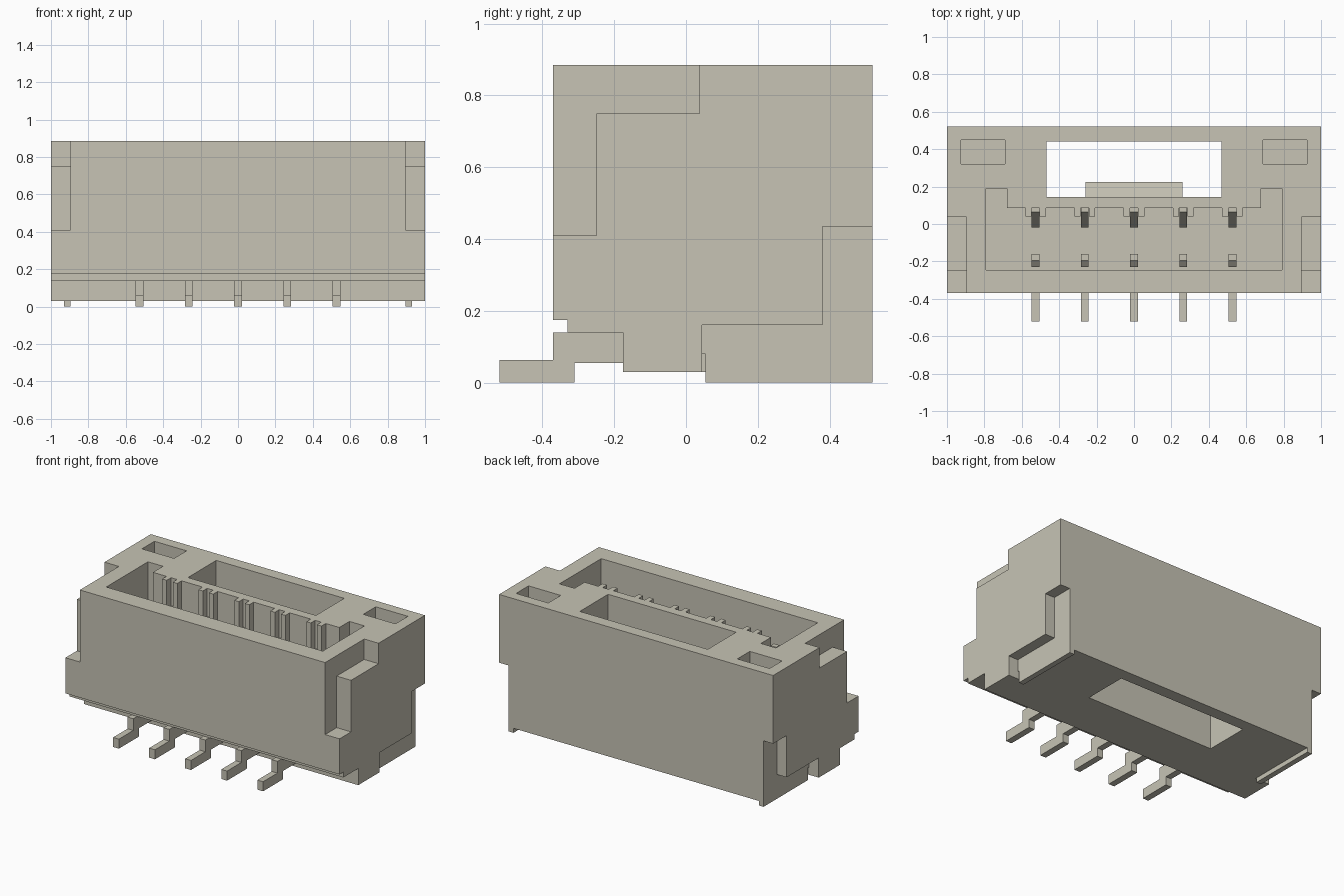
import bpy
import bmesh
from mathutils import Vector

cube = bpy.data.objects.get("Cube")
if cube:
    bpy.data.objects.remove(cube, do_unlink=True)

plastic = bpy.data.materials.new("warm_grey")
plastic.use_nodes = True
COLOUR = (0.57, 0.55, 0.46, 1)
plastic.diffuse_color = COLOUR
plastic.node_tree.nodes["Principled BSDF"].inputs["Base Color"].default_value = COLOUR


def prism(name, points, low, high, axis="x"):
    """Extrude a flat outline: (y, z) points along x, or (x, y) points along z."""
    bm = bmesh.new()
    place = (lambda a, b: (low, a, b)) if axis == "x" else (lambda a, b: (a, b, low))
    face = bm.faces.new([bm.verts.new(place(a, b)) for a, b in points])
    moved = bmesh.ops.extrude_face_region(bm, geom=[face])["geom"]
    step = Vector((high - low, 0, 0)) if axis == "x" else Vector((0, 0, high - low))
    bmesh.ops.translate(bm, vec=step, verts=[v for v in moved if isinstance(v, bmesh.types.BMVert)])
    bmesh.ops.recalc_face_normals(bm, faces=bm.faces)
    mesh = bpy.data.meshes.new(name)
    bm.to_mesh(mesh)
    bm.free()
    mesh.materials.append(plastic)
    obj = bpy.data.objects.new(name, mesh)
    bpy.context.collection.objects.link(obj)
    return obj


def rect(a0, a1, b0, b1):
    return [(a0, b0), (a1, b0), (a1, b1), (a0, b1)]


def both_sides(x0, x1):
    return [("left", x0, x1), ("right", -x1, -x0)]


# Housing block with the stepped lower front
housing = prism("housing", [(-.37, .885), (.52, .885), (.52, .03), (-.175, .03),
                            (-.175, .14), (-.33, .14), (-.33, .175), (-.37, .175)], -1, 1)
cutters = []

# Plug cavity with guide ribs either side of each contact slot
PINS = [i * .263 for i in range(-2, 3)]
outline = [(-.79, -.245), (-.79, .19), (-.68, .19), (-.68, .085)]
for x in PINS:
    outline += [(x - .055, .085), (x - .055, .04), (x - .022, .04), (x - .022, .085),
                (x + .022, .085), (x + .022, .04), (x + .055, .04), (x + .055, .085)]
outline += [(.68, .085), (.68, .19), (.79, .19), (.79, -.245)]
cutters.append(prism("cavity_cutter", outline, .2, 1, "z"))

# Latch window through the full height
cutters.append(prism("window_cutter", rect(-.467, .467, .145, .44), -.1, 1, "z"))

# Side cuts: top pockets, stepped front corners, anchor recesses
corner = [(-.5, .41), (-.25, .41), (-.25, .75), (.037, .75), (.037, 1), (-.5, 1)]
recess = [(.045, -.1), (.6, -.1), (.6, .435), (.38, .435), (.38, .16), (.045, .16)]
for side, a, b in both_sides(.69, .925):
    cutters.append(prism(side + "_pocket_cutter", rect(a, b, .32, .45), .5, 1, "z"))
for side, a, b in both_sides(.895, 1.1):
    cutters.append(prism(side + "_corner_cutter", corner, a, b))
    cutters.append(prism(side + "_recess_cutter", recess, a, b))

# Apply the cuts
bpy.context.view_layer.objects.active = housing
for cutter in cutters:
    mod = housing.modifiers.new("cut", "BOOLEAN")
    mod.operation = "DIFFERENCE"
    mod.solver = "EXACT"
    mod.object = cutter
    bpy.ops.object.modifier_apply(modifier=mod.name)
    bpy.data.objects.remove(cutter, do_unlink=True)

# Solder anchors set into the side recesses
anchor = [(.055, 0), (.52, 0), (.52, .435), (.38, .435), (.38, .16), (.045, .16),
          (.045, .08), (.055, .08)]
for side, a, b in both_sides(.895, .93):
    prism(side + "_anchor", anchor, a, b)

# Latch ramp on the window wall
prism("latch_ramp", [(.145, .3), (.225, .3), (.225, .52), (.145, .6)], -.26, .26)

# Contacts: bent solder tail, sloped rear blade and short front blade
tail = [(-.52, 0), (-.31, 0), (-.31, .055), (-.175, .055), (-.175, .14), (-.37, .14),
        (-.37, .063), (-.52, .063)]
rear = [(-.02, .2), (.085, .2), (.085, .7), (.065, .7), (-.02, .53)]
front = [(-.23, .2), (-.16, .2), (-.16, .69), (-.195, .69), (-.23, .66)]
for number, x in enumerate(PINS, 1):
    for part, shape in (("tail", tail), ("rear_blade", rear), ("front_blade", front)):
        prism(f"contact_{part}_{number}", shape, x - .021, x + .021)
